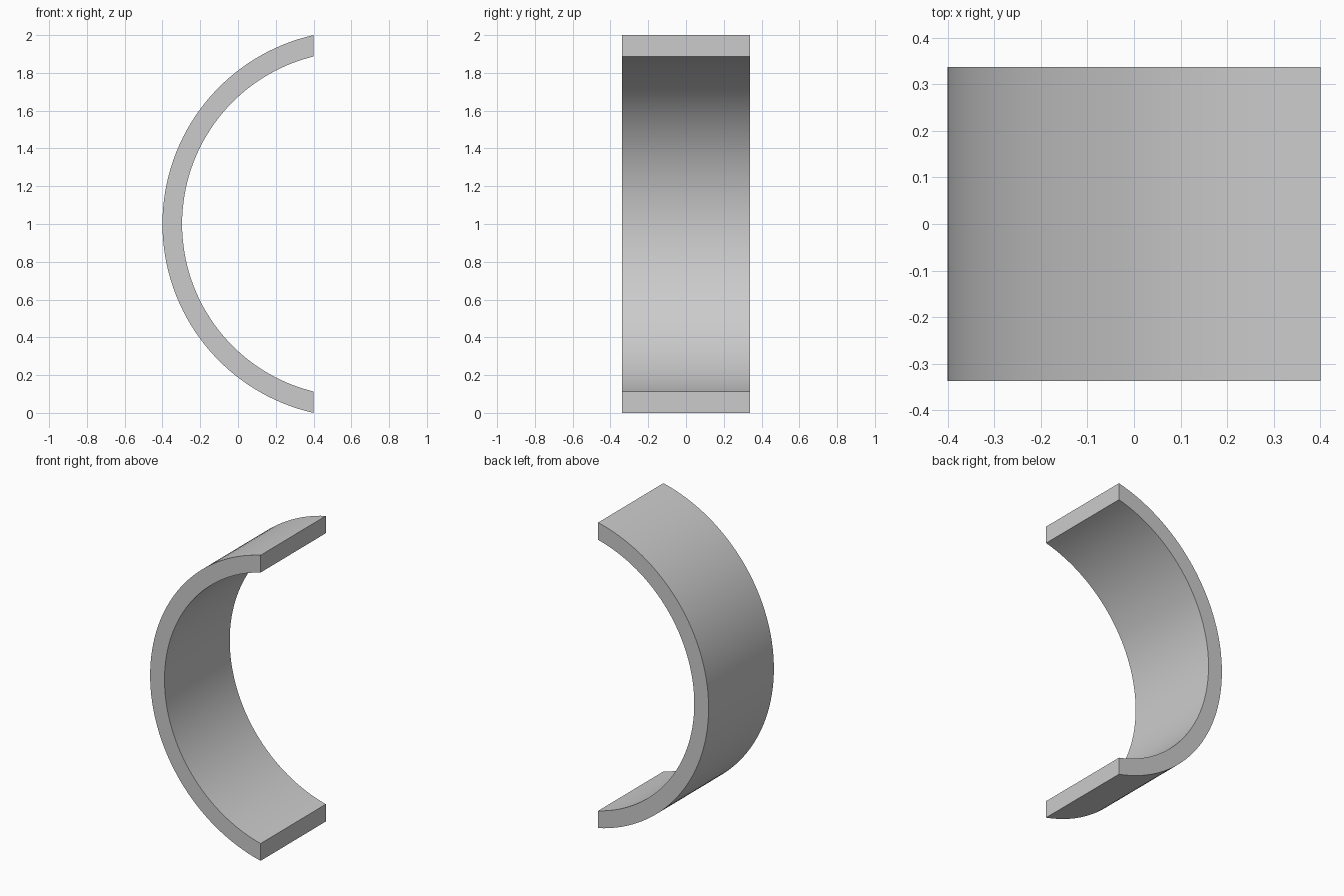
import bpy, bmesh, math

cube = bpy.data.objects.get("Cube")
if cube:
    bpy.data.objects.remove(cube, do_unlink=True)

CUT_X = 0.4        # flat end plane of the open side
HALF_WIDTH = 0.3375
SEGMENTS = 64


def arc(centre_x, radius):
    """Points on the shell from the top end, round the left, to the bottom end."""
    start = math.acos((CUT_X - centre_x) / radius)
    sweep = 2 * (math.pi - start)
    angles = [start + sweep * i / SEGMENTS for i in range(SEGMENTS + 1)]
    return [(centre_x + radius * math.cos(a), 1 + radius * math.sin(a)) for a in angles]


# Grey material
grey = bpy.data.materials.new("light grey")
grey.use_nodes = True
colour = (0.6, 0.6, 0.6, 1)
grey.diffuse_color = colour
grey.node_tree.nodes["Principled BSDF"].inputs["Base Color"].default_value = colour

# Cross-section strip between the outer and inner arcs, extruded front to back
bm = bmesh.new()
outer, inner = [
    [bm.verts.new((x, -HALF_WIDTH, z)) for x, z in arc(cx, r)]
    for cx, r in ((0.625, 1.025), (0.617, 0.913))
]
strip = [bm.faces.new((outer[i], outer[i + 1], inner[i + 1], inner[i]))
         for i in range(SEGMENTS)]
extruded = bmesh.ops.extrude_face_region(bm, geom=strip, use_keep_orig=True)
moved = [v for v in extruded["geom"] if isinstance(v, bmesh.types.BMVert)]
bmesh.ops.translate(bm, verts=moved, vec=(0, 2 * HALF_WIDTH, 0))
bmesh.ops.recalc_face_normals(bm, faces=bm.faces)

# Curved shell object
mesh = bpy.data.meshes.new("curved_shell")
bm.to_mesh(mesh)
bm.free()
mesh.materials.append(grey)
shell = bpy.data.objects.new("curved_shell", mesh)
bpy.context.collection.objects.link(shell)

# Smooth curved walls, crisp rims
bpy.ops.object.select_all(action="DESELECT")
shell.select_set(True)
bpy.context.view_layer.objects.active = shell
bpy.ops.object.shade_smooth_by_angle(angle=math.radians(30))
